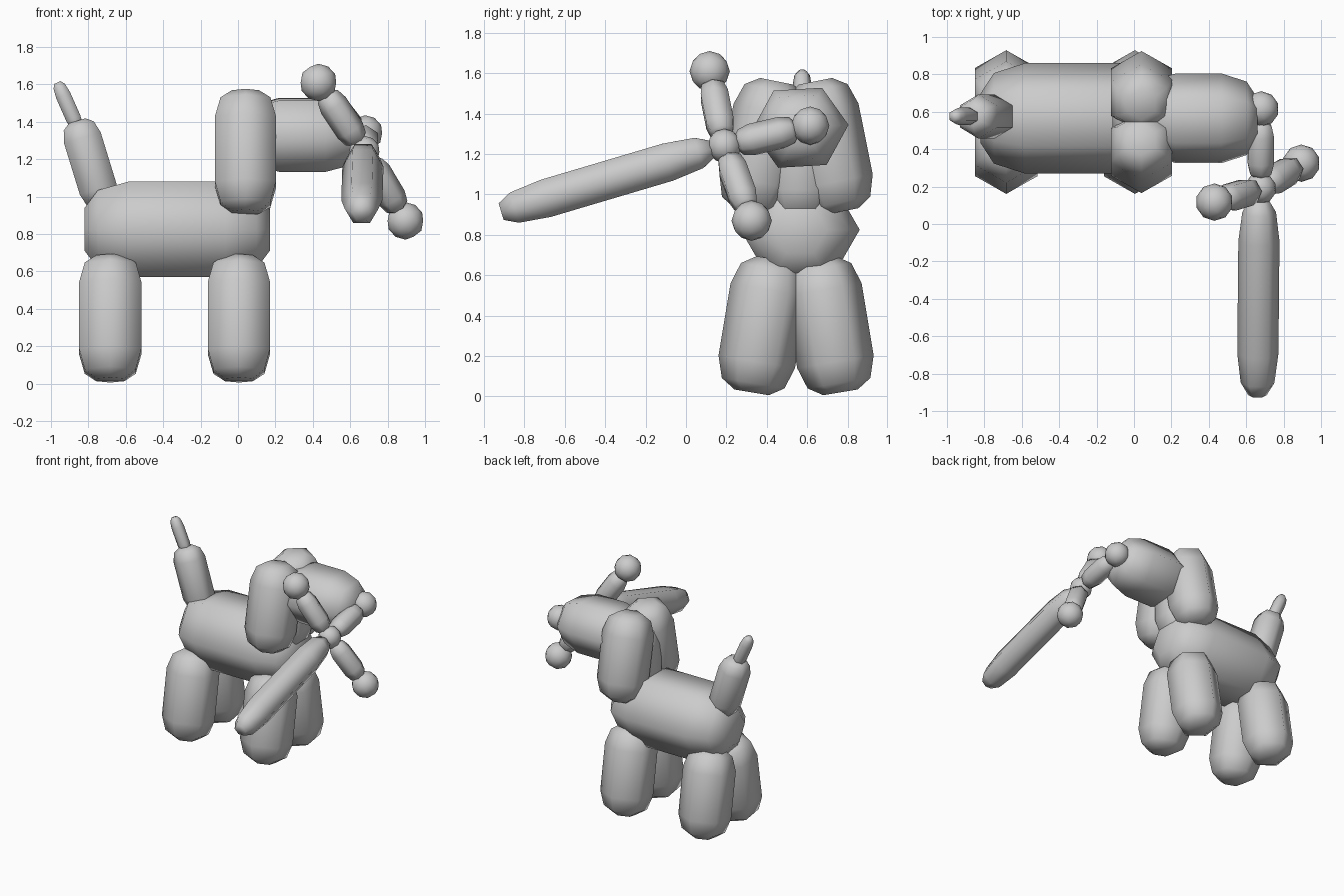
import bpy, bmesh, math
from mathutils import Vector

if "Cube" in bpy.data.objects:
    bpy.data.objects.remove(bpy.data.objects["Cube"])


def finish(name, bm):
    bmesh.ops.recalc_face_normals(bm, faces=bm.faces)
    mesh = bpy.data.meshes.new(name)
    bm.to_mesh(mesh)
    bm.free()
    for p in mesh.polygons:
        p.use_smooth = True
    ob = bpy.data.objects.new(name, mesh)
    bpy.context.collection.objects.link(ob)
    return ob


def balloon(name, p0, p1, r, side=(0, 1, 0), squash=1.0, cap=0.8, n=6):
    """Six-sided capsule from p0 to p1, with a corner pointing along side."""
    p0, p1 = Vector(p0), Vector(p1)
    length = (p1 - p0).length
    axis = (p1 - p0).normalized()
    u = Vector(side)
    u = (u - axis * u.dot(axis)).normalized()
    v = axis.cross(u)
    c = min(cap * r, length * 0.45)
    profile = [(0, 0.45), (0.3 * c, 0.82), (c, 1)]
    profile += [(length - t, k) for t, k in reversed(profile)]
    bm = bmesh.new()
    rings = []
    for t, k in profile:
        rings.append([bm.verts.new(p0 + axis * t + k * r * (
            u * math.cos(2 * math.pi * i / n) + v * squash * math.sin(2 * math.pi * i / n)))
            for i in range(n)])
    for a, b in zip(rings, rings[1:]):
        for i in range(n):
            bm.faces.new((a[i], a[(i + 1) % n], b[(i + 1) % n], b[i]))
    bm.faces.new(rings[0])
    bm.faces.new(rings[-1])
    return finish(name, bm)


def ball(name, center, r):
    bm = bmesh.new()
    bmesh.ops.create_icosphere(bm, subdivisions=2, radius=r)
    bmesh.ops.translate(bm, verts=bm.verts, vec=center)
    return finish(name, bm)


# Dog body, neck and head
balloon("body", (-0.82, 0.565, 0.825), (0.17, 0.565, 0.825), 0.295)
balloon("neck", (0.04, 0.565, 0.88), (0.04, 0.565, 1.45), 0.18)
balloon("head", (0.03, 0.565, 1.33), (0.66, 0.565, 1.33), 0.24, side=(0, 1, 0.06), squash=0.92)

# Splayed legs and drooping ears, mirrored about the dog's centre plane
MID = 0.545
for s, label in ((-1, "right"), (1, "left")):
    for x, end in ((0.005, "front"), (-0.683, "back")):
        balloon(f"{end}_leg_{label}", (x, MID + s * 0.22, 0.02),
                (x, MID + s * 0.11, 0.68), 0.192)
    balloon(f"ear_{label}", (0.04, MID + s * 0.225, 0.915),
            (0.04, MID + s * 0.095, 1.56), 0.188)

# Tail and its thin tip
balloon("tail", (-0.72, 0.575, 0.95), (-0.86, 0.575, 1.405), 0.118)
balloon("tail_tip", (-0.85, 0.575, 1.35), (-0.965, 0.575, 1.61), 0.047, cap=1.6)

# Balloon sword held at the nose: blade, grip and crossguard
hub = Vector((0.675, 0.19, 1.24))
balloon("blade", (0.67, 0.13, 1.225), (0.66, -0.915, 0.915), 0.11, side=(1, 0, 0), cap=2.1)
ball("sword_hub", hub, 0.085)
knobs = (("pommel", (0.68, 0.615, 1.34), 0.095),
         ("upper_guard", (0.43, 0.117, 1.61), 0.1),
         ("lower_guard", (0.895, 0.325, 0.87), 0.1))
for name, pos, r in knobs:
    ball(name + "_knob", pos, r)
    p = Vector(pos)
    d = (p - hub).normalized()
    balloon(name + "_rod", hub + d * 0.06, p - d * 0.07, 0.079, side=(1, 0, 0.5), cap=1.0)
